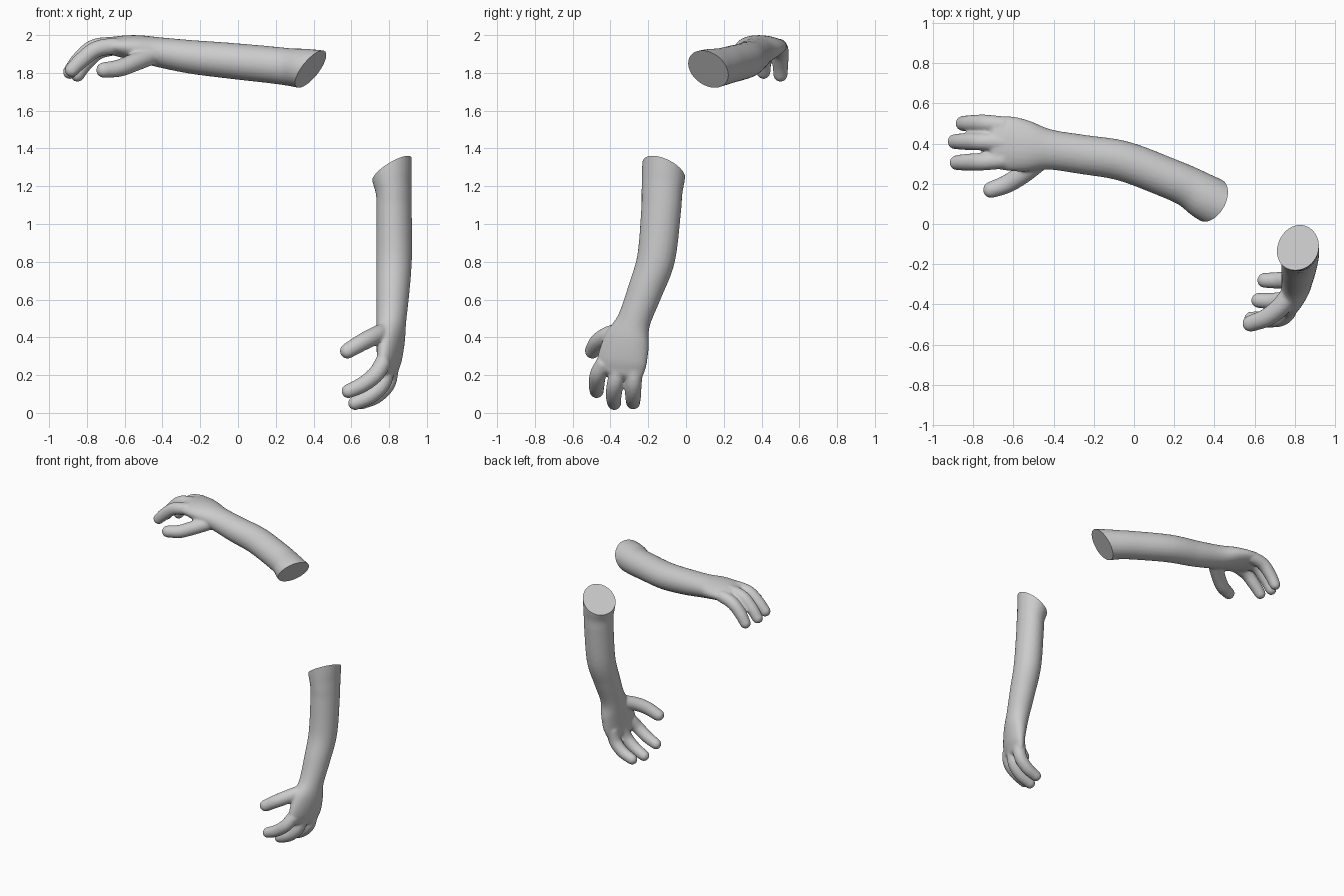
import bpy, bmesh, math
from mathutils import Vector

cube = bpy.data.objects.get("Cube")
if cube:
    bpy.data.objects.remove(cube, do_unlink=True)

skin = bpy.data.materials.new("plain grey")
skin.use_nodes = True
GREY = (0.6, 0.6, 0.6, 1)
skin.diffuse_color = GREY
skin.node_tree.nodes["Principled BSDF"].inputs["Base Color"].default_value = GREY
SIDES, STEPS = 24, 6


def spline(keys):
    """Smooth run of (x, y, z, half width, half thickness) through the keys."""
    keys = [Vector(k) for k in keys]
    pts = [keys[0] * 2 - keys[1]] + keys + [keys[-1] * 2 - keys[-2]]
    out = []
    for a, b, c, d in zip(pts, pts[1:], pts[2:], pts[3:]):
        for i in range(STEPS):
            t = i / STEPS
            out.append(0.5 * (2 * b + (c - a) * t + (2 * a - 5 * b + 4 * c - d) * t**2
                              + (3 * b - a - 3 * c + d) * t**3))
    return out + [keys[-1]]


def loft(bm, keys, across):
    """Closed tube of elliptical rings with a rounded far end."""
    rows = spline(keys)
    centres = [Vector(r[:3]) for r in rows]
    sizes = [(r[3], r[4]) for r in rows]
    # rounded tip
    end = (centres[-1] - centres[-2]).normalized()
    base, (w, h) = centres[-1], sizes[-1]
    for i in range(1, 6):
        a = i * math.pi / 11
        centres.append(base + end * min(w, h) * math.sin(a))
        sizes.append((w * math.cos(a), h * math.cos(a)))
    rings = []
    for i, (c, (w, h)) in enumerate(zip(centres, sizes)):
        t = (centres[min(i + 1, len(centres) - 1)] - centres[max(i - 1, 0)]).normalized()
        side = (across - t * across.dot(t)).normalized()
        up = t.cross(side)
        angles = [2 * math.pi * k / SIDES for k in range(SIDES)]
        rings.append([bm.verts.new(c + side * w * math.cos(a) + up * h * math.sin(a))
                      for a in angles])
    for r, s in zip(rings, rings[1:]):
        for k in range(SIDES):
            n = (k + 1) % SIDES
            bm.faces.new((r[k], r[n], s[n], s[k]))
    bm.faces.new(rings[0][::-1])
    bm.faces.new(rings[-1])


def digit(points, radius):
    return [(*p, radius * f, radius * f) for p, f in zip(points, (1.05, 1.05, 1, 0.9))]


def make_arm(name, limb, digits, across, cut_at, cut_normal):
    bm = bmesh.new()
    loft(bm, limb, Vector(across))
    for points, radius in digits:
        loft(bm, digit(points, radius), Vector(across))
    bmesh.ops.recalc_face_normals(bm, faces=bm.faces)
    mesh = bpy.data.meshes.new(name)
    bm.to_mesh(mesh)
    bm.free()
    arm = bpy.data.objects.new(name, mesh)
    bpy.context.collection.objects.link(arm)

    # fuse limb and digits into one soft skin
    fuse = arm.modifiers.new("fuse", "REMESH")
    fuse.mode, fuse.voxel_size = "VOXEL", 0.008
    soften = arm.modifiers.new("soften", "SMOOTH")
    soften.factor, soften.iterations = 0.5, 8
    graph = bpy.context.evaluated_depsgraph_get()
    fused = bpy.data.meshes.new_from_object(arm.evaluated_get(graph))
    arm.modifiers.clear()
    arm.data = fused

    # slanted flat end at the elbow
    bm = bmesh.new()
    bm.from_mesh(fused)
    cut = bmesh.ops.bisect_plane(bm, geom=bm.verts[:] + bm.edges[:] + bm.faces[:],
                                 plane_co=cut_at, plane_no=cut_normal, clear_outer=True)
    rim = [e for e in cut["geom_cut"] if isinstance(e, bmesh.types.BMEdge)]
    bmesh.ops.contextual_create(bm, geom=rim)
    bm.to_mesh(fused)
    bm.free()
    fused.materials.clear()
    fused.materials.append(skin)
    bpy.ops.object.select_all(action="DESELECT")
    arm.select_set(True)
    bpy.context.view_layer.objects.active = arm
    bpy.ops.object.shade_smooth_by_angle(angle=math.radians(40))


# reaching arm, palm down
make_arm(
    "right_arm",
    [(.52, .05, 1.80, .115, .11), (.37, .125, 1.82, .115, .107), (.28, .18, 1.83, .103, .1),
     (.18, .225, 1.842, .1, .098), (-.05, .312, 1.865, .1, .095), (-.25, .345, 1.885, .098, .089),
     (-.42, .37, 1.91, .1, .079), (-.53, .385, 1.93, .127, .07),
     (-.62, .4, 1.94, .136, .057), (-.68, .403, 1.94, .13, .045)],
    [([(-.64, .49, 1.94), (-.74, .5, 1.915), (-.81, .5, 1.85), (-.85, .5, 1.79)], .042),
     ([(-.64, .405, 1.95), (-.76, .41, 1.935), (-.84, .41, 1.87), (-.89, .41, 1.805)], .042),
     ([(-.64, .32, 1.945), (-.75, .31, 1.925), (-.83, .307, 1.865), (-.88, .305, 1.815)], .042),
     ([(-.46, .32, 1.89), (-.55, .25, 1.855), (-.63, .2, 1.825), (-.71, .17, 1.815)], .046)],
    (0, 1, 0), (.365, .105, 1.805), (1, -.54, -.82))

# hanging arm, palm inward
make_arm(
    "left_arm",
    [(.81, -.11, 1.42, .115, .11), (.812, -.118, 1.27, .117, .107), (.824, -.127, 1.17, .11, .094),
     (.826, -.132, 1.07, .107, .093), (.826, -.158, .82, .102, .094),
     (.82, -.215, .65, .094, .088), (.812, -.275, .49, .09, .078), (.808, -.31, .39, .122, .07),
     (.80, -.335, .29, .136, .057), (.79, -.345, .23, .13, .045)],
    [([(.77, -.43, .27), (.73, -.465, .205), (.66, -.473, .15), (.585, -.473, .115)], .042),
     ([(.79, -.35, .25), (.765, -.375, .155), (.70, -.383, .09), (.62, -.38, .052)], .042),
     ([(.81, -.27, .25), (.79, -.278, .155), (.73, -.28, .09), (.65, -.28, .055)], .042),
     ([(.79, -.33, .435), (.73, -.41, .41), (.66, -.465, .375), (.58, -.495, .328)], .046)],
    (.3, 1, 0), (.805, -.115, 1.28), (-.6, .4, 1))
